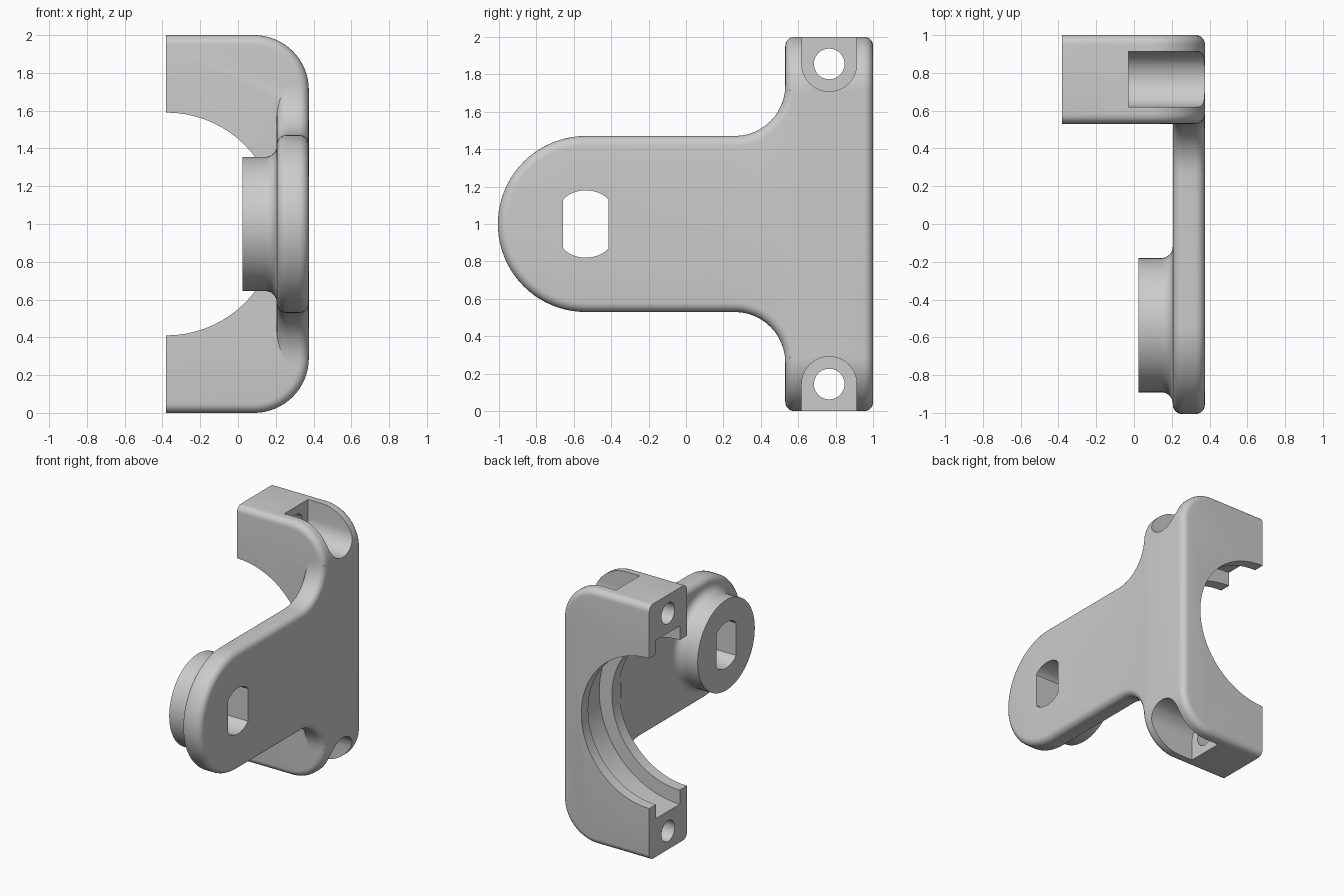
import bpy, bmesh
from math import sin, cos, pi
from mathutils import Matrix, Vector

if "Cube" in bpy.data.objects:
    bpy.data.objects.remove(bpy.data.objects["Cube"])

grey = bpy.data.materials.new("plain grey")
grey.use_nodes = True
colour = (0.6, 0.6, 0.6, 1)
grey.diffuse_color = colour
grey.node_tree.nodes["Principled BSDF"].inputs["Base Color"].default_value = colour


def arc(u, v, r, start, end, n=16):
    angles = [start + (end - start) * i / n for i in range(n + 1)]
    return [(u + r * cos(a), v + r * sin(a)) for a in angles]


def finish(name, bm):
    bmesh.ops.recalc_face_normals(bm, faces=bm.faces)
    mesh = bpy.data.meshes.new(name)
    bm.to_mesh(mesh)
    bm.free()
    mesh.materials.append(grey)
    obj = bpy.data.objects.new(name, mesh)
    bpy.context.collection.objects.link(obj)
    return obj


def prism(name, points, axis, low, high, rounded=None):
    """Extrude a profile along x (points are y, z) or y (points are x, z)."""
    place = (lambda p, d: (d, p[0], p[1])) if axis == 0 else (lambda p, d: (p[0], d, p[1]))
    bm = bmesh.new()
    face = bm.faces.new([bm.verts.new(place(p, low)) for p in points])
    moved = bmesh.ops.extrude_face_region(bm, geom=[face])["geom"]
    step = Vector(place((0, 0), high - low))
    bmesh.ops.translate(bm, vec=step, verts=[v for v in moved if isinstance(v, bmesh.types.BMVert)])
    bmesh.ops.recalc_face_normals(bm, faces=bm.faces)
    if rounded:
        rim = [e for e in bm.edges
               if abs(e.verts[0].co[axis] - e.verts[1].co[axis]) < 1e-5 and rounded(e)]
        bmesh.ops.bevel(bm, geom=rim, offset=0.05, segments=6, profile=0.5, affect='EDGES')
    return finish(name, bm)


def combine(body, other, operation):
    mod = body.modifiers.new(operation.title(), 'BOOLEAN')
    mod.object, mod.operation, mod.solver = other, operation, 'EXACT'
    bpy.context.view_layer.objects.active = body
    bpy.ops.object.modifier_apply(modifier=mod.name)
    bpy.data.objects.remove(other)


BACK, OUTER, INNER = -0.38, 0.375, 0.205     # open side, outer face, arm inner face
EYE = -0.535                                 # arm end centre in y

# Clamp block with large outer corners and softened side edges
block_profile = ([(BACK, 0)] + arc(0.085, 0.29, 0.29, -pi / 2, 0)
                 + arc(0.085, 1.71, 0.29, 0, pi / 2) + [(BACK, 2)])
bracket = prism("clamp_bracket", block_profile, 1, 0.53, 1,
                lambda e: max(v.co.x for v in e.verts) > BACK + 0.01)

# Arm plate with a round end and concave fillets into the block
upper = arc(0.26, 1.74, 0.27, 0, -pi / 2, 12)
arm_profile = ([(0.66, 1.74)] + upper + arc(EYE, 1, 0.47, pi / 2, 3 * pi / 2, 40)
               + [(y, 2 - z) for y, z in reversed(upper)] + [(0.66, 0.26)])
combine(bracket, prism("arm", arm_profile, 0, INNER, OUTER, lambda e: True), 'UNION')

# Round boss with a flared foot
boss_profile = [(0.025, 0), (0.025, 0.355)]
boss_profile += arc(INNER - 0.06, 0.415, 0.06, -pi / 2, 0, 6) + [(0.27, 0.415), (0.27, 0)]
bm = bmesh.new()
verts = [bm.verts.new((x, r, 0)) for x, r in boss_profile]
edges = [bm.edges.new(pair) for pair in zip(verts, verts[1:])]
bmesh.ops.spin(bm, geom=verts + edges, axis=(1, 0, 0), cent=(0, 0, 0),
               angle=2 * pi, steps=56, use_duplicate=False)
bmesh.ops.remove_doubles(bm, verts=bm.verts, dist=1e-4)
bmesh.ops.transform(bm, matrix=Matrix.Translation((0, EYE, 1)), verts=bm.verts)
combine(bracket, finish("boss", bm), 'UNION')

# Bore and its wider inner groove
for radius, low, high in ((0.59, 0.515, 1.1), (0.70, 0.62, 0.915)):
    ring = arc(BACK, 1, radius, 0, 2 * pi, 72)[:-1]
    combine(bracket, prism("bore_cutter", ring, 1, low, high), 'DIFFERENCE')

# Bolt holes and open bolt-head pockets, top and bottom
for side in (1, -1):
    z = 1 + side * 0.855
    hole = arc(0.765, z, 0.082, 0, 2 * pi, 32)[:-1]
    combine(bracket, prism("hole_cutter", hole, 0, -0.6, 0.6), 'DIFFERENCE')
    pocket = [(0.618, 1 + side * 1.2)] + arc(0.765, z, 0.147, pi, pi + side * pi, 20)
    pocket += [(0.912, 1 + side * 1.2)]
    combine(bracket, prism("pocket_cutter", pocket, 0, -0.03, 0.6), 'DIFFERENCE')

# Flat-sided slot through the boss
slot = [(EYE + max(-0.122, min(0.122, y)), z)
        for y, z in arc(0, 1, 0.18, 0, 2 * pi, 48)[:-1]]
combine(bracket, prism("slot_cutter", slot, 0, -0.2, 0.6), 'DIFFERENCE')

# Smooth curves, sharp corners
bpy.ops.object.select_all(action='DESELECT')
bracket.select_set(True)
bpy.context.view_layer.objects.active = bracket
bpy.ops.object.shade_smooth_by_angle(angle=0.5)
